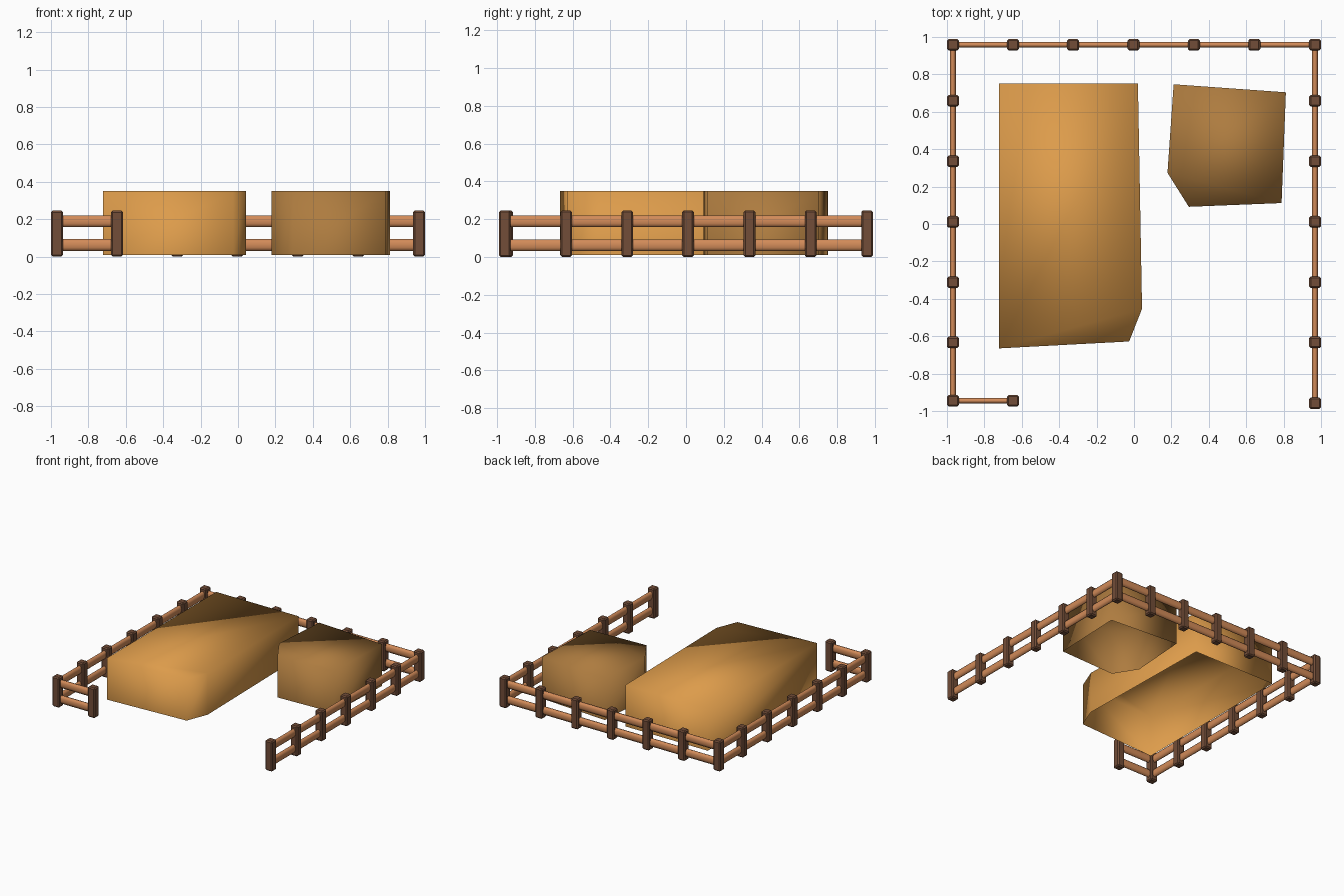
import bpy, bmesh
from math import pi, cos, sin
from mathutils import Vector

if "Cube" in bpy.data.objects:
    bpy.data.objects.remove(bpy.data.objects["Cube"])


def material(name, rgb):
    m = bpy.data.materials.new(name)
    m.diffuse_color = (*rgb, 1)
    m.use_nodes = True
    m.node_tree.nodes["Principled BSDF"].inputs["Base Color"].default_value = m.diffuse_color
    return m


POST = material("dark_wood", (0.17, 0.075, 0.04))
RAIL = material("light_wood", (0.65, 0.26, 0.10))
GOLD = material("golden_straw", (0.72, 0.33, 0.07))
BROWN = material("brown_straw", (0.42, 0.20, 0.05))


def make_object(name, bm, mat, smooth):
    bmesh.ops.recalc_face_normals(bm, faces=bm.faces)
    me = bpy.data.meshes.new(name)
    bm.to_mesh(me)
    bm.free()
    for p in me.polygons:
        p.use_smooth = smooth
    me.materials.append(mat)
    ob = bpy.data.objects.new(name, me)
    bpy.context.collection.objects.link(ob)
    return ob


# Fence post: bevelled square box standing on the ground
def post(x, y):
    bm = bmesh.new()
    bmesh.ops.create_cube(bm, size=1)
    for v in bm.verts:
        v.co = Vector((v.co.x * 0.064 + x, v.co.y * 0.062 + y, (v.co.z + 0.5) * 0.246))
    bmesh.ops.bevel(bm, geom=bm.edges[:], offset=0.009, segments=1, affect='EDGES')
    make_object("fence_post", bm, POST, False)


# Fence rail: tall, narrow eight-sided bar between two points
def rail(a, b, z):
    a, b = Vector((*a, z)), Vector((*b, z))
    side = (b - a).normalized().cross(Vector((0, 0, 1)))
    bm = bmesh.new()
    rings = []
    for p in (a, b):
        ring = []
        for i in range(8):
            t = pi / 8 + i * pi / 4
            ring.append(bm.verts.new(p + side * (0.0165 * cos(t)) + Vector((0, 0, 0.034 * sin(t)))))
        rings.append(ring)
    for i in range(8):
        j = (i + 1) % 8
        bm.faces.new((rings[0][i], rings[0][j], rings[1][j], rings[1][i]))
    bm.faces.new(rings[0])
    bm.faces.new(rings[1])
    ob = make_object("fence_rail", bm, RAIL, True)
    for p in ob.data.polygons:
        p.use_smooth = len(p.vertices) == 4


# Bale: outline with walls and a top, open underneath
def bale(name, outline, mat):
    bm = bmesh.new()
    low = [bm.verts.new((x, y, 0.01)) for x, y in outline]
    top = [bm.verts.new((x, y, 0.35)) for x, y in outline]
    n = len(outline)
    for i in range(n):
        j = (i + 1) % n
        bm.faces.new((low[i], low[j], top[j], top[i]))
    bm.faces.new(top)
    make_object(name, bm, mat, True)


# Posts around the yard, with a gap at the front
X, Y, FRONT = 0.968, 0.958, -0.945
for x in (-0.647, -0.325, -0.003, 0.32, 0.643):
    post(x, Y)
for x, front in ((-X, FRONT), (X, -Y)):
    for y in (Y, 0.659, 0.336, 0.011, -0.311, -0.633, front):
        post(x, y)
post(-0.647, FRONT)

# Two rails on each run
for z in (0.062, 0.189):
    rail((-X, Y), (X, Y), z)
    rail((-X, FRONT), (-X, Y), z)
    rail((X, -Y), (X, Y), z)
    rail((-X, FRONT), (-0.647, FRONT), z)

# Large and small blocks, outlines running counter-clockwise
bale("large_block", [(-0.722, 0.75), (-0.722, -0.665), (-0.026, -0.628),
                     (0.043, -0.453), (0.021, 0.75)], GOLD)
bale("small_block", [(0.212, 0.747), (0.179, 0.274), (0.293, 0.092),
                     (0.789, 0.112), (0.812, 0.704)], BROWN)
